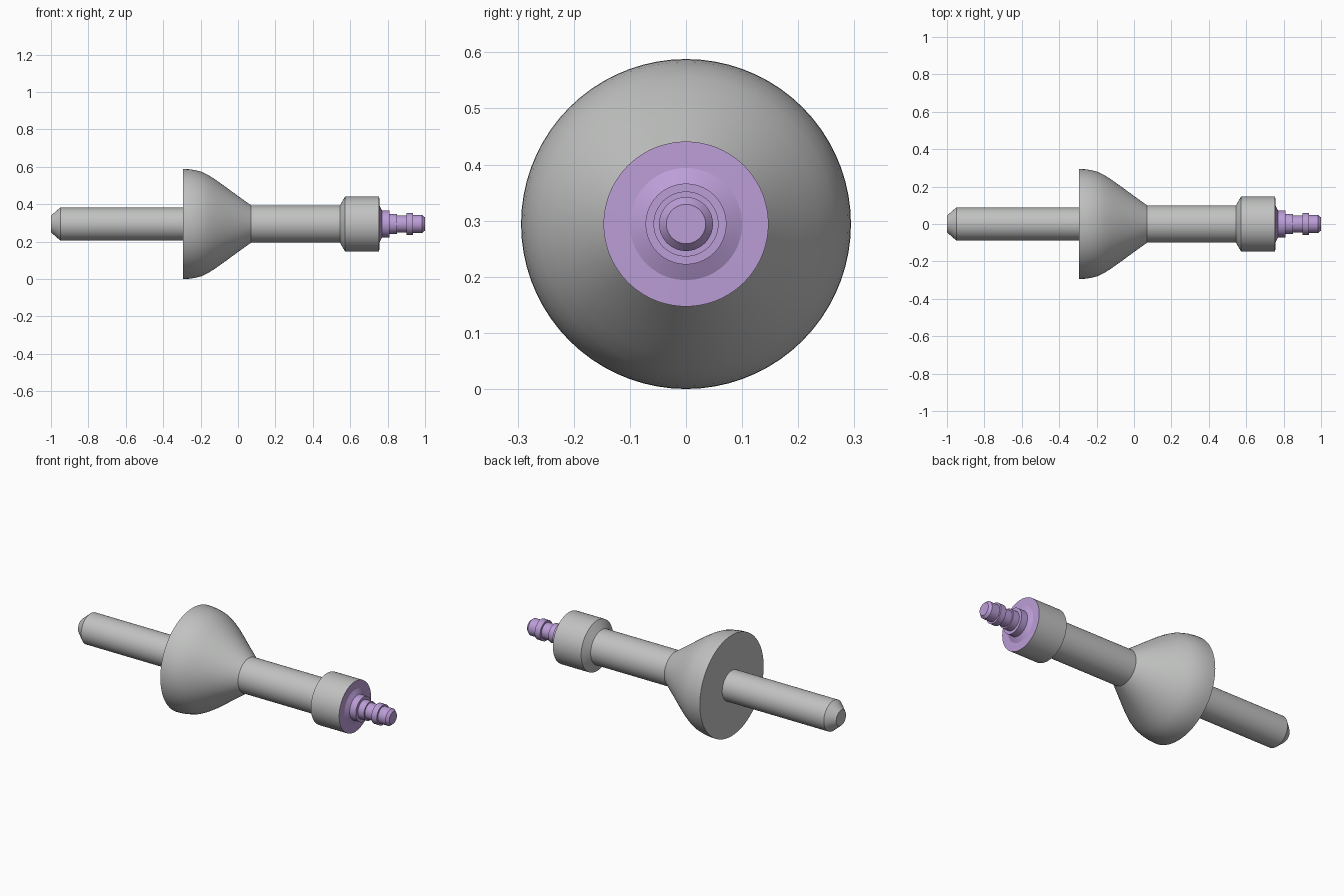
import bpy, bmesh, math

cube = bpy.data.objects.get("Cube")
if cube:
    bpy.data.objects.remove(cube, do_unlink=True)

AXIS_Z = 0.294
SEGMENTS = 72


def make_material(name, rgb):
    m = bpy.data.materials.new(name)
    m.use_nodes = True
    m.diffuse_color = (*rgb, 1)
    m.node_tree.nodes["Principled BSDF"].inputs["Base Color"].default_value = (*rgb, 1)
    return m


def turned_part(name, profile, material):
    """Spin an (x, radius) profile around the long axis; ends on the axis are closed."""
    bm = bmesh.new()
    verts = [bm.verts.new((x, 0, r)) for x, r in profile]
    edges = [bm.edges.new(pair) for pair in zip(verts, verts[1:])]
    bmesh.ops.spin(bm, geom=verts + edges, cent=(0, 0, 0), axis=(1, 0, 0),
                   angle=math.tau, steps=SEGMENTS, use_duplicate=False)
    bmesh.ops.remove_doubles(bm, verts=bm.verts, dist=0.0001)
    bmesh.ops.recalc_face_normals(bm, faces=bm.faces)
    mesh = bpy.data.meshes.new(name)
    bm.to_mesh(mesh)
    bm.free()
    mesh.materials.append(material)
    obj = bpy.data.objects.new(name, mesh)
    obj.location.z = AXIS_Z
    bpy.context.collection.objects.link(obj)
    bpy.ops.object.select_all(action="DESELECT")
    obj.select_set(True)
    bpy.context.view_layer.objects.active = obj
    bpy.ops.object.shade_smooth_by_angle(angle=math.radians(25))
    return obj


grey = make_material("light grey", (0.53, 0.54, 0.53))
mauve = make_material("soft mauve", (0.50, 0.34, 0.68))

# Shaft, flared cone, neck and collar turned as one body
turned_part("body", [
    (-1, 0), (-1, 0.045), (-0.95, 0.088), (-0.295, 0.088),
    (-0.295, 0.294), (-0.265, 0.293), (-0.235, 0.289), (-0.195, 0.279),
    (-0.16, 0.262), (-0.12, 0.237), (-0.07, 0.201), (0, 0.15), (0.07, 0.1),
    (0.545, 0.1), (0.573, 0.147), (0.755, 0.147),
], grey)

# Coloured end face with the stepped nozzle
turned_part("nozzle", [
    (0.755, 0.147), (0.756, 0.1), (0.77, 0.072), (0.81, 0.072),
    (0.81, 0.054), (0.85, 0.054), (0.85, 0.046), (0.9, 0.046),
    (0.9, 0.058), (0.935, 0.058), (0.935, 0.048), (0.985, 0.048),
    (1, 0.035), (1, 0),
], mauve)
